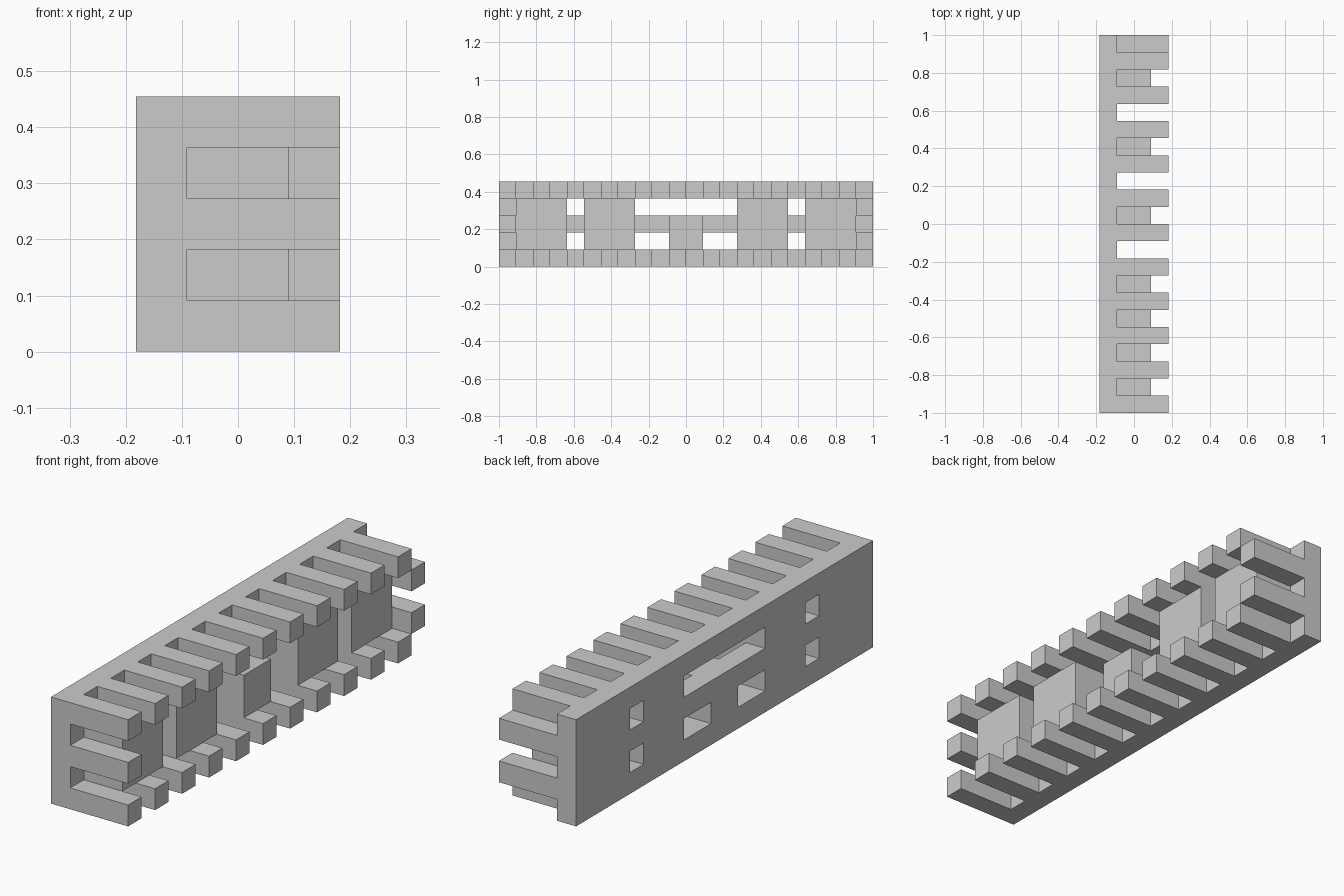
import bpy, bmesh
from math import radians

if "Cube" in bpy.data.objects:
    bpy.data.objects.remove(bpy.data.objects["Cube"])

U = 2 / 22                 # grid unit: the piece is 4 x 22 x 5 units
NX, NY = 4, 22
cells = set()


def box(x, y, z):
    """Unit cells of a box; each argument is a (start, end) range."""
    return {(i, j, k) for i in range(*x) for j in range(*y) for k in range(*z)}


# Back wall panel
cells |= box((0, 1), (0, 22), (0, 5))

# Windows: paired small ones, a long upper slot and two lower ones
for y in (4, 17):
    for z in (1, 3):
        cells -= box((0, 1), (y, y + 1), (z, z + 1))
cells -= box((0, 1), (8, 14), (3, 4))
for y in (8, 12):
    cells -= box((0, 1), (y, y + 2), (1, 2))

# Fingers along the top and bottom edges
for y in range(0, 22, 2):
    for z in (0, 4):
        cells |= box((1, 4), (y, y + 1), (z, z + 1))

# Fingers on the two ends, staggered so that pieces interlock
cells |= box((1, 4), (0, 1), (2, 3))
for z in (1, 3):
    cells |= box((1, 4), (21, 22), (z, z + 1))

# Inner blocks, with a lower one in the middle
for y in (1, 5, 14, 18):
    cells |= box((1, 3), (y, y + 3), (1, 4))
cells |= box((1, 3), (10, 12), (1, 3))

# Skin the exposed sides as one solid piece
bm = bmesh.new()
verts = {}


def vert(p):
    if p not in verts:
        verts[p] = bm.verts.new(((p[0] - NX / 2) * U, (p[1] - NY / 2) * U, p[2] * U))
    return verts[p]


for cell in sorted(cells):
    for a in range(3):
        b, c = (a + 1) % 3, (a + 2) % 3
        for side in (0, 1):
            near = list(cell)
            near[a] += 2 * side - 1
            if tuple(near) in cells:
                continue
            quad = []
            for db, dc in ((0, 0), (1, 0), (1, 1), (0, 1)):
                p = list(cell)
                p[a] += side
                p[b] += db
                p[c] += dc
                quad.append(vert(tuple(p)))
            bm.faces.new(quad if side else quad[::-1])

# Merge coplanar squares into clean flat faces
bmesh.ops.dissolve_limit(bm, angle_limit=radians(1), verts=bm.verts[:], edges=bm.edges[:])
mesh = bpy.data.meshes.new("interlocking_wall")
bm.to_mesh(mesh)
bm.free()
bpy.context.collection.objects.link(bpy.data.objects.new("interlocking_wall", mesh))
